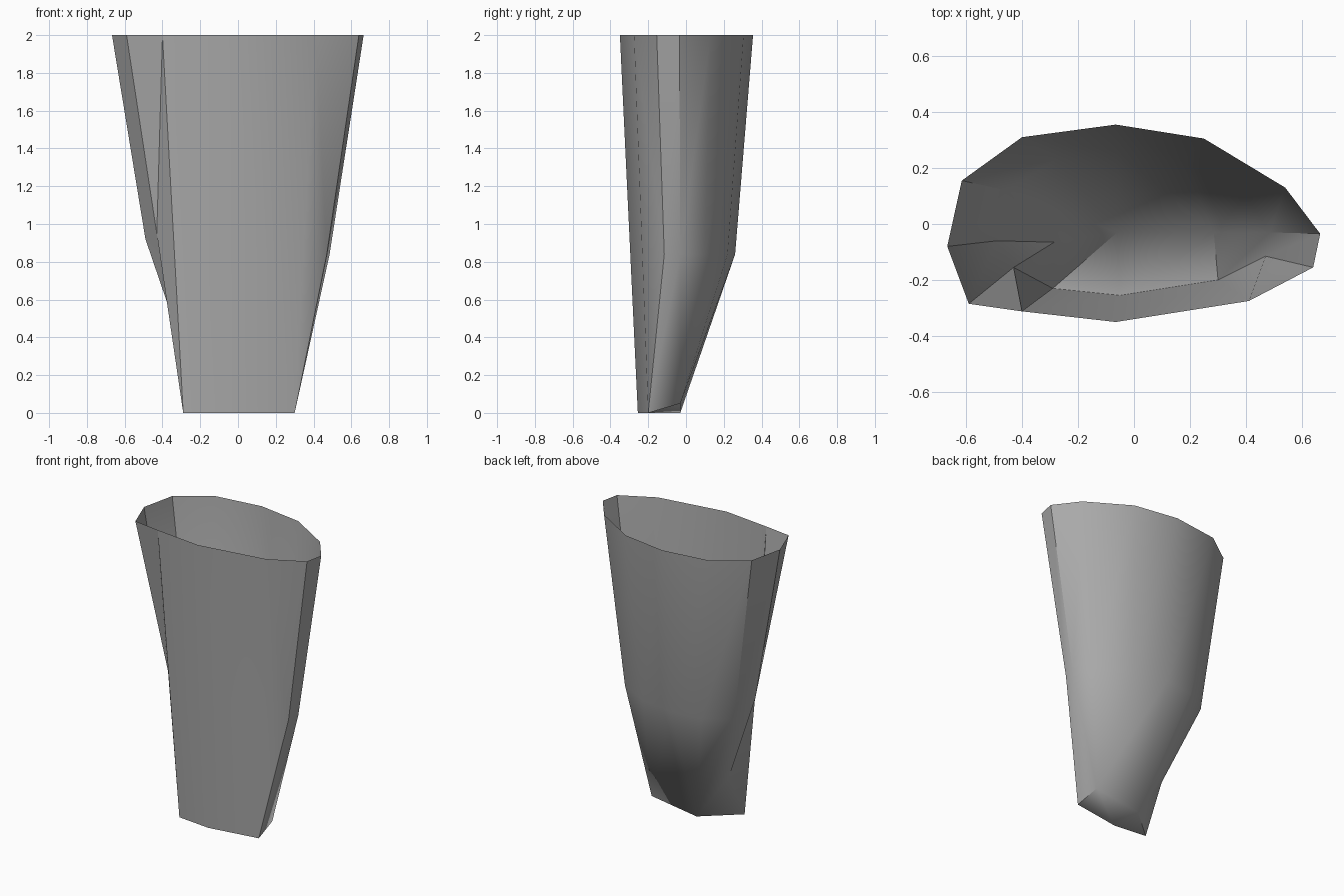
import bpy
import bmesh
import math

default_cube = bpy.data.objects.get("Cube")
if default_cube:
    bpy.data.objects.remove(default_cube, do_unlink=True)

grey = bpy.data.materials.new("plain_grey")
grey.use_nodes = True
tone = (0.4, 0.4, 0.4, 1)
grey.diffuse_color = tone
grey.node_tree.nodes["Principled BSDF"].inputs["Base Color"].default_value = tone

bm = bmesh.new()


def ring(points, height):
    """Add a row of vertices that share one height."""
    return [bm.verts.new((x, y, height)) for x, y in points]


def face(*corners):
    bm.faces.new(corners)


# Open rim: side and back points, then the three front points
rim = ring([(-.59, -.285), (-.667, -.08), (-.615, .155), (-.4, .31), (-.065, .355),
            (.25, .305), (.54, .13), (.665, -.035), (.64, -.155)], 2)
rim_right, rim_mid, rim_left = ring([(.41, -.275), (-.065, -.35), (-.4, -.312)], 2)

# Waist, where the back starts to slope in
waist = ring([(-.43, -.155), (-.49, -.06), (-.455, .12), (-.28, .23), (-.06, .26),
              (.18, .22), (.4, .1), (.485, -.03), (.47, -.115)], .84)
waist[0].co.z = .95
waist[1].co.z = .92

# Narrow foot
foot_left, foot_mid, foot_right, heel = ring(
    [(-.29, -.23), (-.05, -.255), (.3, -.2), (-.06, -.03)], 0)
heel_right, = ring([(.285, -.03)], .05)
side_fold, = ring([(-.285, -.065)], .32)

# Upper wall
for i in range(len(rim) - 1):
    face(rim[i], rim[i + 1], waist[i + 1], waist[i])

# Front panels with their folded side strips
face(rim_left, rim_mid, foot_mid, foot_left)
face(rim_mid, rim_right, foot_right, foot_mid)
face(rim[0], rim_left, waist[0])
face(rim_left, foot_left, waist[0])
face(rim_right, rim[-1], waist[-1])
face(rim_right, waist[-1], foot_right)

# Lower back, tapering to the heel
side_a, side_b, corner, back_a, back_b, back_c, back_d, side_c, side_d = waist
face(side_a, side_b, side_fold)
face(side_a, side_fold, foot_left)
face(side_fold, heel, foot_left)
face(side_b, corner, side_fold)
face(corner, heel, side_fold)
face(corner, back_a, heel)
face(back_a, back_b, heel)
face(back_b, back_c, heel_right, heel)
face(back_c, back_d, heel_right)
face(back_d, side_c, heel_right)
face(side_c, side_d, foot_right, heel_right)

# Underside
face(foot_left, heel, foot_mid)
face(foot_mid, heel, heel_right, foot_right)

bmesh.ops.recalc_face_normals(bm, faces=bm.faces)
mesh = bpy.data.meshes.new("tapered_shell")
bm.to_mesh(mesh)
bm.free()
mesh.materials.append(grey)

shell = bpy.data.objects.new("tapered_shell", mesh)
bpy.context.collection.objects.link(shell)
bpy.context.view_layer.objects.active = shell
shell.select_set(True)
bpy.ops.object.shade_smooth_by_angle(angle=math.radians(35))

# Keep the heel rounded
for edge in mesh.edges:
    ends = [mesh.vertices[v].co for v in edge.vertices]
    if all(p.z < .1 and p.y > -.1 for p in ends):
        edge.use_edge_sharp = False
